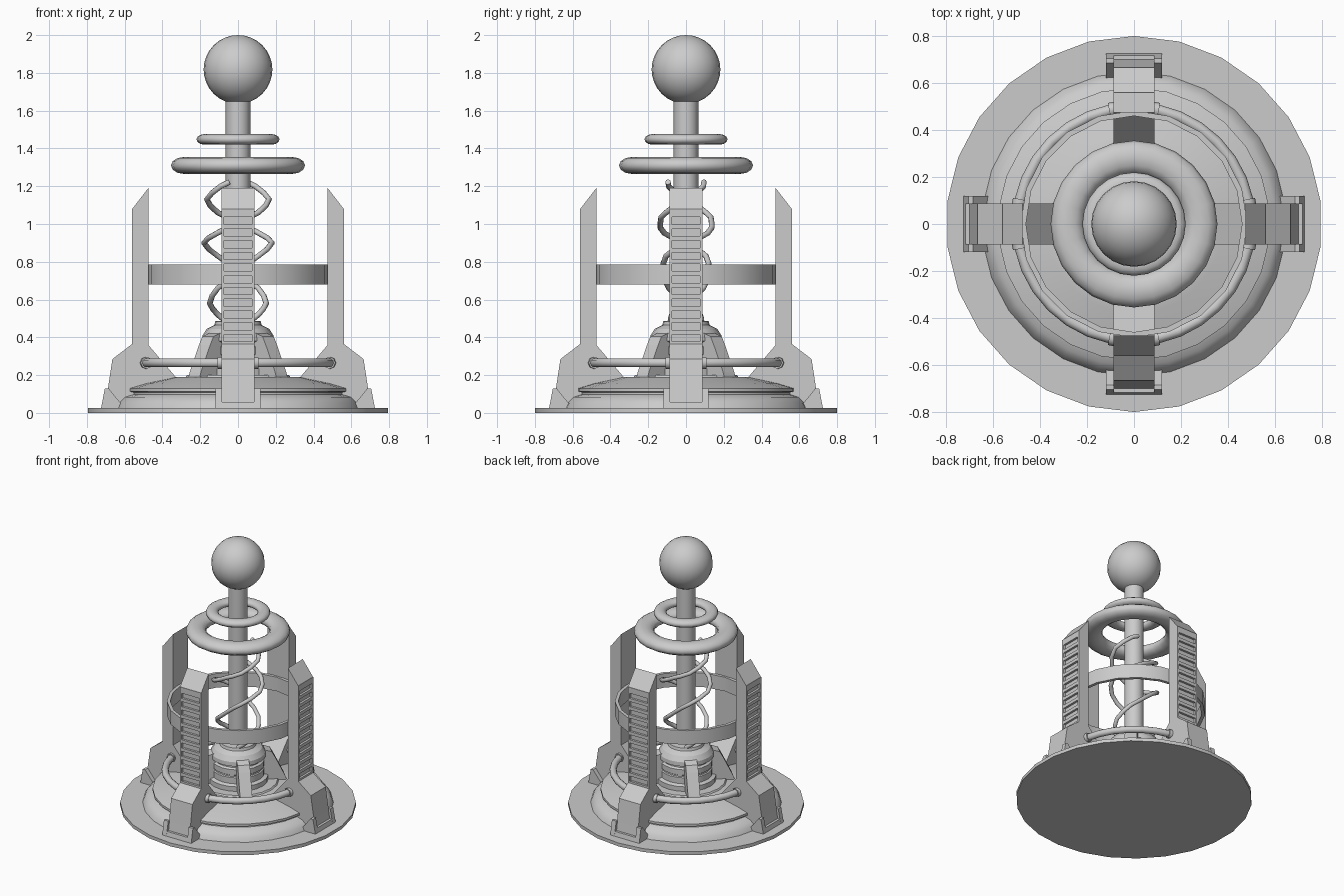
import bpy, bmesh, math
from math import sin, cos, pi, radians
from mathutils import Matrix

if "Cube" in bpy.data.objects:
    bpy.data.objects.remove(bpy.data.objects["Cube"])


def finish(name, bm, smooth=None):
    bmesh.ops.recalc_face_normals(bm, faces=bm.faces)
    me = bpy.data.meshes.new(name)
    bm.to_mesh(me)
    bm.free()
    ob = bpy.data.objects.new(name, me)
    bpy.context.collection.objects.link(ob)
    if smooth:
        bpy.ops.object.select_all(action='DESELECT')
        ob.select_set(True)
        bpy.context.view_layer.objects.active = ob
        bpy.ops.object.shade_smooth_by_angle(angle=radians(smooth))
    return ob


def lathe(name, profile, sides, smooth=30, closed=False):
    """Turn (radius, z) points around the z axis; open profiles get flat caps."""
    bm = bmesh.new()
    rings = [[bm.verts.new((r * cos(pi / 2 + 2 * pi * i / sides),
                            r * sin(pi / 2 + 2 * pi * i / sides), z))
              for i in range(sides)] for r, z in profile]
    pairs = list(zip(rings, rings[1:]))
    if closed:
        pairs.append((rings[-1], rings[0]))
    for a, b in pairs:
        for i in range(sides):
            j = (i + 1) % sides
            bm.faces.new((a[i], a[j], b[j], b[i]))
    if not closed:
        bm.faces.new(rings[0])
        bm.faces.new(rings[-1])
    return finish(name, bm, smooth)


def ring(name, major, z, rx, rz, sides, section=12):
    """Torus with an elliptical section."""
    pts = [(major + rx * cos(2 * pi * k / section), z + rz * sin(2 * pi * k / section))
           for k in range(section)]
    return lathe(name, pts, sides, 50, closed=True)


def prism(bm, profile, y0, y1):
    """Extrude a (radius, z) outline between two y values."""
    a = [bm.verts.new((x, y0, z)) for x, z in profile]
    b = [bm.verts.new((x, y1, z)) for x, z in profile]
    bm.faces.new(a)
    bm.faces.new(b[::-1])
    for i in range(len(a)):
        j = (i + 1) % len(a)
        bm.faces.new((a[i], a[j], b[j], b[i]))


def rect(x0, x1, z0, z1):
    return [(x0, z0), (x1, z0), (x1, z1), (x0, z1)]


def tube(name, points, radius):
    cu = bpy.data.curves.new(name, 'CURVE')
    cu.dimensions = '3D'
    cu.bevel_depth = radius
    cu.bevel_resolution = 2
    cu.use_fill_caps = True
    sp = cu.splines.new('POLY')
    sp.points.add(len(points) - 1)
    for p, co in zip(sp.points, points):
        p.co = (*co, 1)
    sp.use_smooth = True
    ob = bpy.data.objects.new(name, cu)
    bpy.context.collection.objects.link(ob)
    return ob


# Base plate and stepped dome with a groove
lathe("base_plate", [(0.8, 0), (0.8, 0.025)], 26)
lathe("base_dome", [(0.65, 0.02), (0.635, 0.055), (0.605, 0.083), (0.56, 0.098),
                    (0.56, 0.108), (0.58, 0.113), (0.58, 0.13), (0.49, 0.157),
                    (0.38, 0.18), (0.34, 0.19)], 26, 25)

# Core housing and column
lathe("core_housing", [(0.28, 0.185), (0.27, 0.2), (0.205, 0.2), (0.205, 0.235),
                       (0.18, 0.245), (0.18, 0.29), (0.172, 0.295), (0.172, 0.305),
                       (0.18, 0.31), (0.18, 0.35), (0.165, 0.36), (0.165, 0.37),
                       (0.19, 0.38), (0.188, 0.41), (0.165, 0.445), (0.125, 0.465),
                       (0.12, 0.485), (0.06, 0.49)], 20, 25)
lathe("column", [(0.065, 0.48), (0.065, 1.68)], 16)

# Ball on top
bm = bmesh.new()
bmesh.ops.create_uvsphere(bm, u_segments=24, v_segments=16, radius=0.182)
bmesh.ops.translate(bm, verts=bm.verts, vec=(0, 0, 1.818))
finish("top_ball", bm, 40)

# Floating rings
ring("small_ring", 0.177, 1.448, 0.043, 0.028, 24)
ring("large_ring", 0.285, 1.31, 0.07, 0.045, 24)

# Flat band joining the legs
lathe("middle_band", [(0.46, 0.68), (0.483, 0.68), (0.483, 0.785), (0.46, 0.785)],
      20, 30, closed=True)

# Pipe passing through the lower legs
ring("lower_pipe", 0.495, 0.265, 0.024, 0.024, 32, 10)

for n in range(4):
    turn = Matrix.Rotation(n * pi / 2, 4, 'Z')

    # Leg: body, rails and crossbars around recessed slots
    bm = bmesh.new()
    prism(bm, [(0.33, 0.19), (0.35, 0.025), (0.705, 0.025), (0.69, 0.12), (0.665, 0.285),
               (0.56, 0.365), (0.546, 0.365), (0.546, 1.08), (0.56, 1.08),
               (0.475, 1.19), (0.475, 0.36)], -0.088, 0.088)
    for s in (-1, 1):
        prism(bm, rect(0.54, 0.562, 0.36, 1.08), s * 0.073, s * 0.088)
    for k in range(12):
        z = 0.366 + k * 0.062
        prism(bm, rect(0.54, 0.562, z - 0.012, min(z + 0.012, 1.08)), -0.074, 0.074)
    prism(bm, rect(0.54, 0.562, 1.04, 1.08), -0.074, 0.074)
    # Boot plates and toe lip
    for s in (-1, 1):
        prism(bm, [(0.6, 0.025), (0.725, 0.025), (0.705, 0.13), (0.685, 0.13)],
              s * 0.085, s * 0.12)
    prism(bm, [(0.68, 0.025), (0.725, 0.025), (0.718, 0.058), (0.68, 0.058)], -0.1, 0.1)
    bm.transform(turn)
    finish("leg_%d" % (n + 1), bm)

    # Collars where the pipe meets the leg
    for s in (-1, 1):
        pts = []
        for d in (9.0, 12.3):
            a = n * pi / 2 + s * radians(d)
            pts.append((0.495 * cos(a), 0.495 * sin(a), 0.265))
        tube("pipe_collar", pts, 0.032)

    # Small bracket holding the core, between the legs
    bm = bmesh.new()
    prism(bm, [(0.15, 0.185), (0.33, 0.185), (0.32, 0.215), (0.25, 0.36), (0.225, 0.405),
               (0.15, 0.43)], -0.042, 0.042)
    bm.transform(Matrix.Rotation(n * pi / 2 + pi / 4, 4, 'Z'))
    finish("core_bracket_%d" % (n + 1), bm)

# Two loose wires coiled around the column: (angle, radius, z)
coil = [(-235, 0.10, 0.48), (-215, 0.13, 0.52), (-180, 0.15, 0.58), (-140, 0.14, 0.66),
        (-90, 0.11, 0.75), (-45, 0.15, 0.83), (0, 0.18, 0.90), (45, 0.16, 0.95),
        (90, 0.135, 1.01), (135, 0.15, 1.06), (180, 0.165, 1.13), (225, 0.13, 1.20),
        (265, 0.08, 1.245)]
for n in range(2):
    pts = []
    for (a0, r0, z0), (a1, r1, z1) in zip(coil, coil[1:]):
        for t in (0, 0.5):
            a = radians(a0 + (a1 - a0) * t) + n * pi
            r = r0 + (r1 - r0) * t
            pts.append((r * cos(a), r * sin(a), z0 + (z1 - z0) * t))
    tube("coil_wire_%d" % (n + 1), pts, 0.015)
